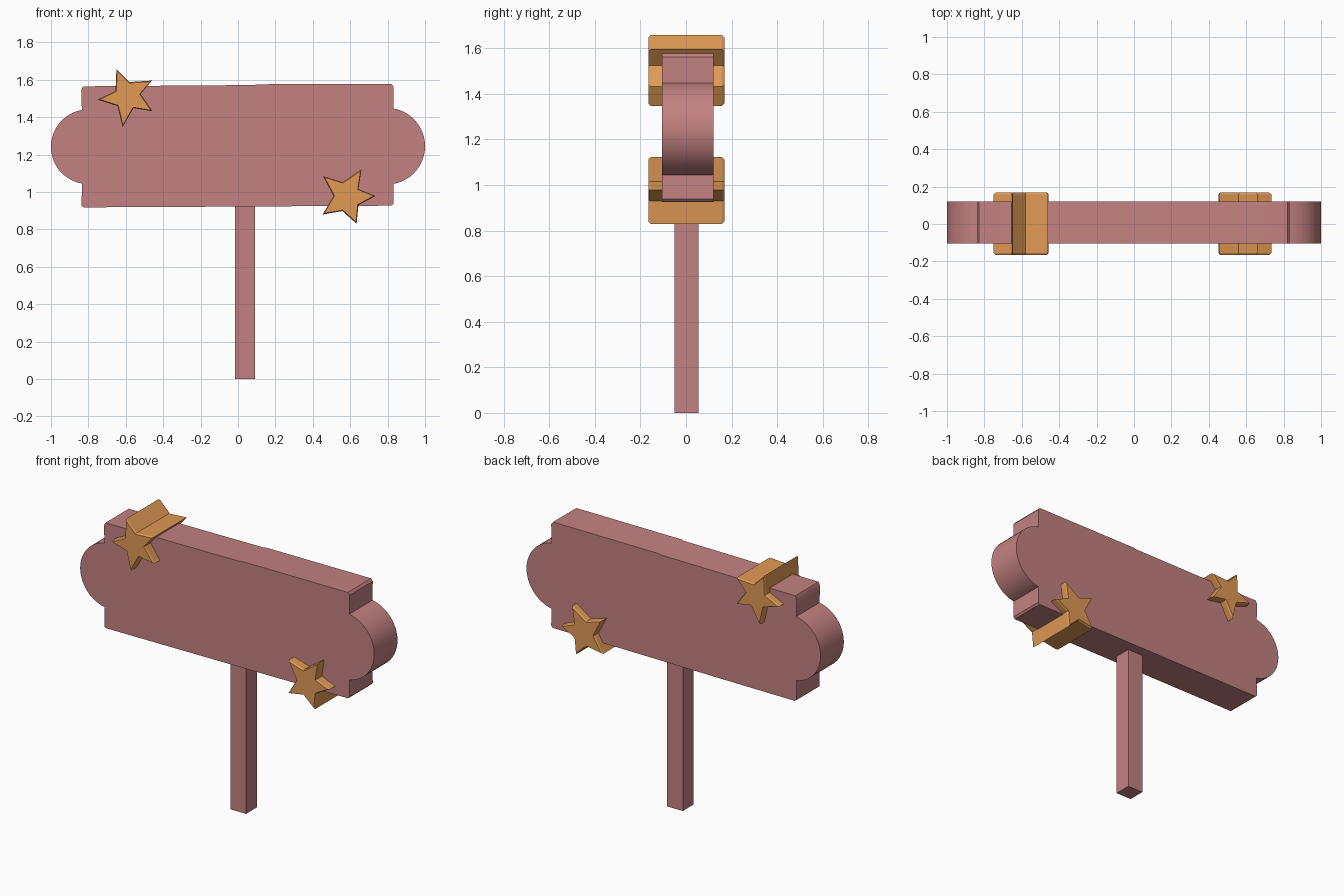
import bpy, bmesh, math

if "Cube" in bpy.data.objects:
    bpy.data.objects.remove(bpy.data.objects["Cube"])


def material(name, color):
    m = bpy.data.materials.new(name)
    m.diffuse_color = (*color, 1)
    m.use_nodes = True
    m.node_tree.nodes["Principled BSDF"].inputs["Base Color"].default_value = m.diffuse_color
    return m


pink = material("pink_paint", (0.55, 0.22, 0.22))
gold = material("gold_paint", (0.75, 0.32, 0.09))


def loft(name, profile, sections, mat):
    """Loft an x-z profile along y; sections are (y, scale about the centre)."""
    cx = sum(p[0] for p in profile) / len(profile)
    cz = sum(p[1] for p in profile) / len(profile)
    bm = bmesh.new()
    rings = [[bm.verts.new((cx + (x - cx) * s, y, cz + (z - cz) * s)) for x, z in profile]
             for y, s in sections]
    n = len(profile)
    for a, b in zip(rings, rings[1:]):
        for i in range(n):
            j = (i + 1) % n
            bm.faces.new((a[i], a[j], b[j], b[i]))
    bm.faces.new(rings[0])
    bm.faces.new(rings[-1][::-1])
    bmesh.ops.recalc_face_normals(bm, faces=bm.faces)
    me = bpy.data.meshes.new(name)
    bm.to_mesh(me)
    bm.free()
    me.materials.append(mat)
    ob = bpy.data.objects.new(name, me)
    bpy.context.collection.objects.link(ob)
    return ob


def arc(cx, cz, r, start, end, steps=24):
    return [(cx + r * math.cos(math.radians(start + (end - start) * i / steps)),
             cz + r * math.sin(math.radians(start + (end - start) * i / steps)))
            for i in range(steps + 1)]


# Sign board: slightly uneven plank with a round lobe at each end
outline = [(-0.838, 1.545), (-0.828, 1.565), (0.09, 1.572), (0.1, 1.576), (0.82, 1.578), (0.832, 1.563)]
outline += arc(0.795, 1.245, 0.205, 80, -80)
outline += [(0.832, 0.938), (0.822, 0.927), (-0.39, 0.92), (-0.825, 0.918), (-0.836, 0.926)]
outline += arc(-0.8, 1.242, 0.2, 260, 100)
board = loft("sign_board", outline, [(-0.105, 1), (0.121, 1)], pink)
bpy.context.view_layer.objects.active = board
board.select_set(True)
bpy.ops.object.shade_smooth_by_angle(angle=math.radians(30))

# Square post, running up into the board
post = [(-0.017, 0), (0.09, 0), (0.09, 1.0), (-0.017, 1.0)]
loft("post", post, [(-0.05, 1), (0.055, 1)], pink)

# Stars passing through the board, with softened front and back rims
upper = [(-0.65, 1.658), (-0.58, 1.588), (-0.46, 1.596), (-0.521, 1.524), (-0.457, 1.432),
         (-0.559, 1.449), (-0.617, 1.347), (-0.644, 1.46), (-0.75, 1.494), (-0.655, 1.54)]
lower = [(0.66, 1.122), (0.644, 1.016), (0.735, 0.979), (0.644, 0.93), (0.634, 0.83),
         (0.559, 0.898), (0.452, 0.88), (0.511, 0.979), (0.455, 1.085), (0.559, 1.053)]
for name, star in (("upper_star", upper), ("lower_star", lower)):
    loft(name, star, [(-0.165, 0.93), (-0.155, 1), (0.158, 1), (0.168, 0.93)], gold)
